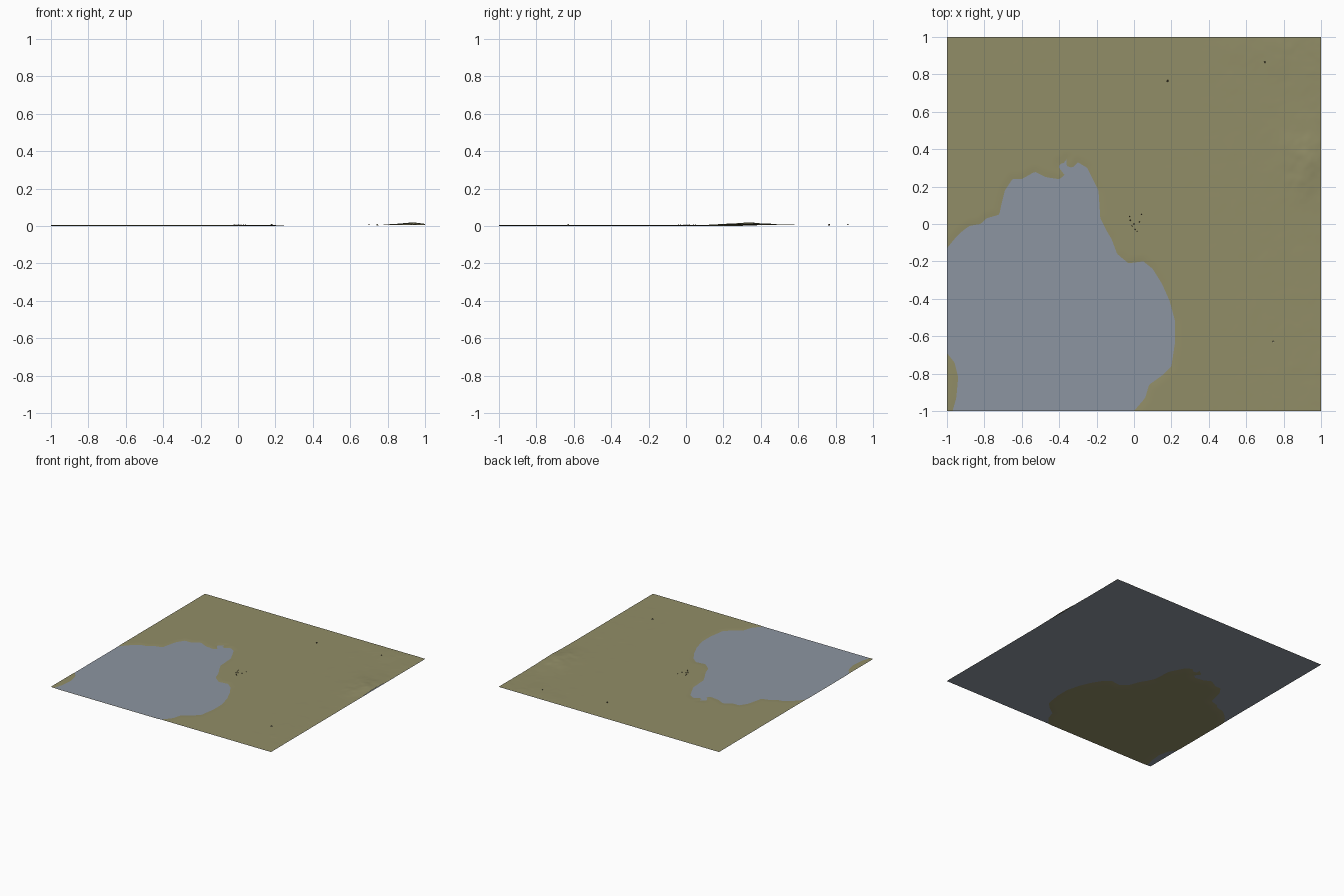
import bpy, bmesh, math, random
from mathutils import Vector, noise

if "Cube" in bpy.data.objects:
    bpy.data.objects.remove(bpy.data.objects["Cube"])

WATER_LEVEL = 0.0022
CELLS = 160

# Shoreline outline, in hundredths
SHORE = [(-110, -20), (-100, -13), (-96, -8), (-92, -4), (-88, -1), (-82, 0), (-79, 3), (-72, 5),
         (-71, 10), (-69, 18), (-65, 24), (-60, 24), (-53, 28), (-47, 25), (-40, 24), (-37, 26),
         (-40, 30), (-40, 33), (-38, 32), (-36, 35), (-36, 31), (-33, 30), (-30, 33), (-25, 30),
         (-22, 24), (-19, 18), (-18, 3), (-15, -3), (-12, -8), (-9, -16), (-3, -21), (5, -20),
         (10, -24), (15, -32), (19, -41), (22, -52), (22, -63), (20, -76), (15, -81), (8, -86),
         (6, -93), (0, -100), (-2, -110), (-98, -110), (-97, -100), (-95, -93), (-94, -82),
         (-96, -74), (-100, -69), (-110, -65)]
shore = [(x / 100, y / 100) for x, y in SHORE]
edges = list(zip(shore, shore[1:] + shore[:1]))


def material(name, color):
    mat = bpy.data.materials.new(name)
    mat.use_nodes = True
    mat.diffuse_color = (*color, 1)
    bsdf = mat.node_tree.nodes["Principled BSDF"]
    bsdf.inputs["Base Color"].default_value = (*color, 1)
    bsdf.inputs["Roughness"].default_value = 0.9
    return mat


def add_object(name, bm, mat, smooth=False):
    mesh = bpy.data.meshes.new(name)
    bm.to_mesh(mesh)
    bm.free()
    mesh.materials.append(mat)
    for face in mesh.polygons:
        face.use_smooth = smooth
    obj = bpy.data.objects.new(name, mesh)
    bpy.context.collection.objects.link(obj)
    return obj


def shore_distance(x, y):
    """Distance to the shoreline, negative inside the lake."""
    best, inside = 9.0, False
    for (ax, ay), (bx, by) in edges:
        dx, dy = bx - ax, by - ay
        t = ((x - ax) * dx + (y - ay) * dy) / (dx * dx + dy * dy)
        t = min(1, max(0, t))
        best = min(best, math.hypot(x - ax - t * dx, y - ay - t * dy))
        if (ay > y) != (by > y) and x < ax + (y - ay) * dx / dy:
            inside = not inside
    return -best if inside else best


def bump(x, y, cx, cy, rx, ry):
    return math.exp(-((x - cx) / rx) ** 2 - ((y - cy) / ry) ** 2)


def height(x, y):
    d = shore_distance(x, y)
    z = WATER_LEVEL + max(-WATER_LEVEL, min(0.0018, d * 0.06))
    if d > 0:
        # Gentle roughness that grows toward the hilly side
        rough = 0.0003 + 0.002 * max(0, x - 0.3) * (0.5 + max(0, y))
        rough *= min(1, d * 5)
        z += rough * abs(noise.fractal(Vector((x * 6, y * 6, 1)), 1, 2, 4))
        # Ridge along the side and low rises at the back corner
        crags = 0.75 + 0.5 * noise.fractal(Vector((x * 9, y * 7, 4)), 1, 2, 4)
        z += 0.014 * bump(x, y, 0.92, 0.34, 0.11, 0.17) * max(0.1, crags)
        z += 0.002 * bump(x, y, 0.8, 0.92, 0.25, 0.08) * max(0, crags)
    return min(z, 0.022)


grass = material("dry grass", (0.285, 0.268, 0.135))
water = material("lake blue", (0.265, 0.300, 0.355))
dark = material("dark timber", (0.07, 0.06, 0.035))
pale = material("pale stone", (0.40, 0.38, 0.25))

# Terrain sheet, dipping below the water in the lake basin
bm = bmesh.new()
bmesh.ops.create_grid(bm, x_segments=CELLS, y_segments=CELLS, size=1)
for v in bm.verts:
    v.co.z = height(v.co.x, v.co.y)
add_object("terrain", bm, grass, smooth=True)

# Water sheet running under the whole landscape
bm = bmesh.new()
bmesh.ops.create_grid(bm, x_segments=1, y_segments=1, size=1)
for v in bm.verts:
    v.co.z = WATER_LEVEL
add_object("water", bm, water)


def hut(name, x, y, size, mat, turn):
    """Tiny block with a tapered top, resting on the terrain."""
    bm = bmesh.new()
    bmesh.ops.create_cone(bm, cap_ends=True, segments=4, radius1=size, radius2=size * 0.6, depth=size)
    obj = add_object(name, bm, mat)
    obj.location = (x, y, height(x, y) + size * 0.3)
    obj.rotation_euler.z = turn


# Hamlet by the lake and lone markers
random.seed(3)
for i, (x, y) in enumerate([(-0.025, 0.04), (-0.02, 0.02), (0.04, 0.05), (0.0, 0.0),
                            (0.005, -0.03), (0.015, -0.04), (-0.01, -0.01), (0.03, 0.01)]):
    hut(f"hamlet_hut_{i + 1}", x, y, 0.004, dark, random.uniform(0, 3))
hut("back_hut", 0.18, 0.765, 0.007, dark, 0.4)
hut("corner_hut", 0.7, 0.865, 0.005, dark, 1)
hut("front_stone", 0.745, -0.63, 0.007, pale, 0.7)
